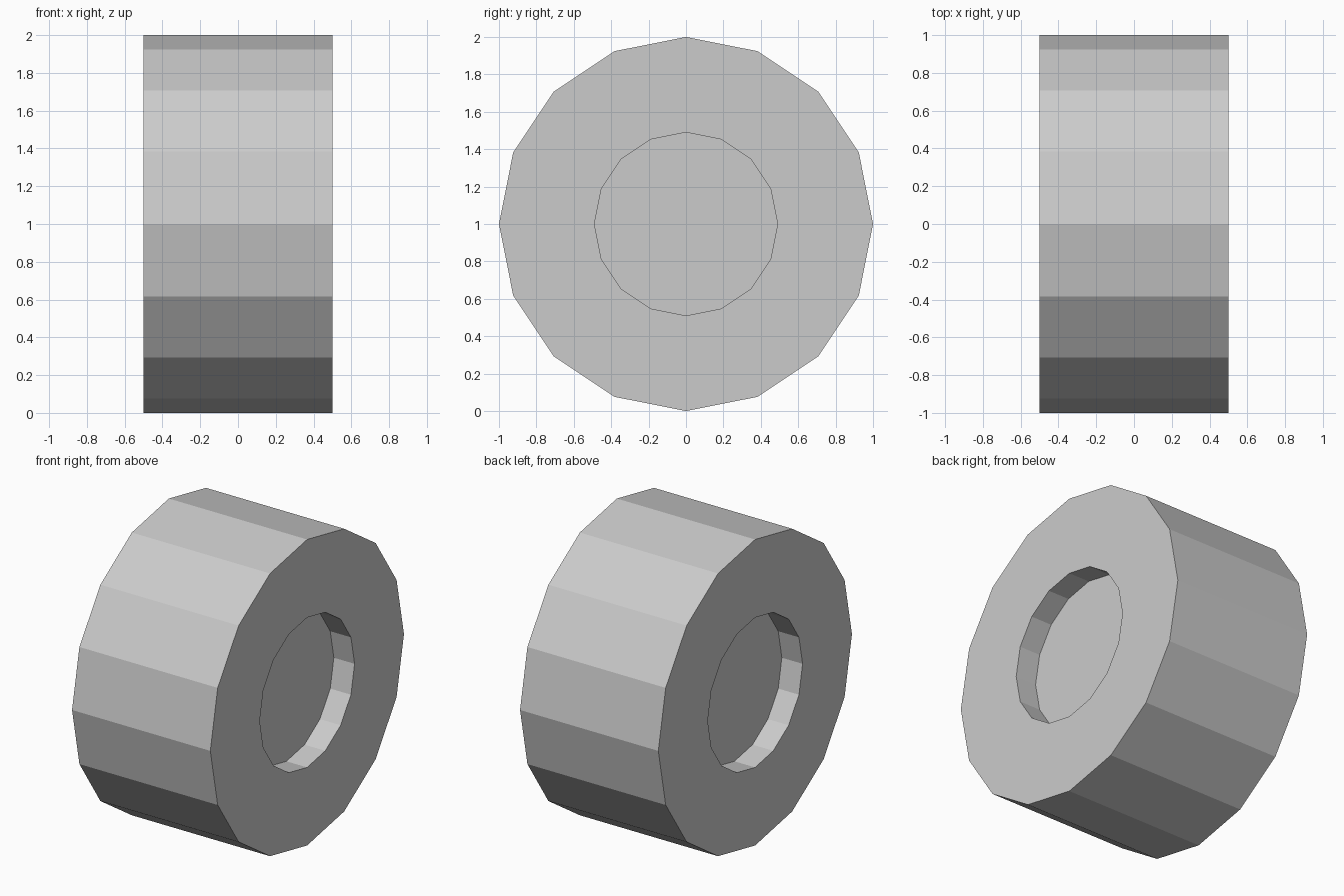
import bpy, bmesh, math
from mathutils import Matrix

if "Cube" in bpy.data.objects:
    bpy.data.objects.remove(bpy.data.objects["Cube"])

SIDES, RADIUS, WIDTH = 16, 1.0, 1.0
HUB_RADIUS, HUB_DEPTH = 0.49, 0.15

# Wheel body: 16-sided cylinder lying along x, resting on one corner edge
bm = bmesh.new()
bmesh.ops.create_cone(bm, cap_ends=True, segments=SIDES, radius1=RADIUS, radius2=RADIUS,
                      depth=WIDTH, matrix=Matrix.Rotation(math.pi / 2, 4, 'Y'))

# Hub recesses: inset each end cap, then push it inwards with straight walls
caps = [f for f in bm.faces if len(f.verts) == SIDES]
inset = (RADIUS - HUB_RADIUS) * math.cos(math.pi / SIDES)
for cap in caps:
    bmesh.ops.inset_region(bm, faces=[cap], thickness=inset, use_even_offset=True)
    inward = cap.normal * -HUB_DEPTH
    floor = bmesh.ops.inset_region(bm, faces=[cap], thickness=0.0)
    bmesh.ops.translate(bm, verts=cap.verts, vec=inward)

bmesh.ops.recalc_face_normals(bm, faces=bm.faces)
mesh = bpy.data.meshes.new("wheel")
bm.to_mesh(mesh)
bm.free()

wheel = bpy.data.objects.new("wheel", mesh)
wheel.location.z = RADIUS
bpy.context.collection.objects.link(wheel)
